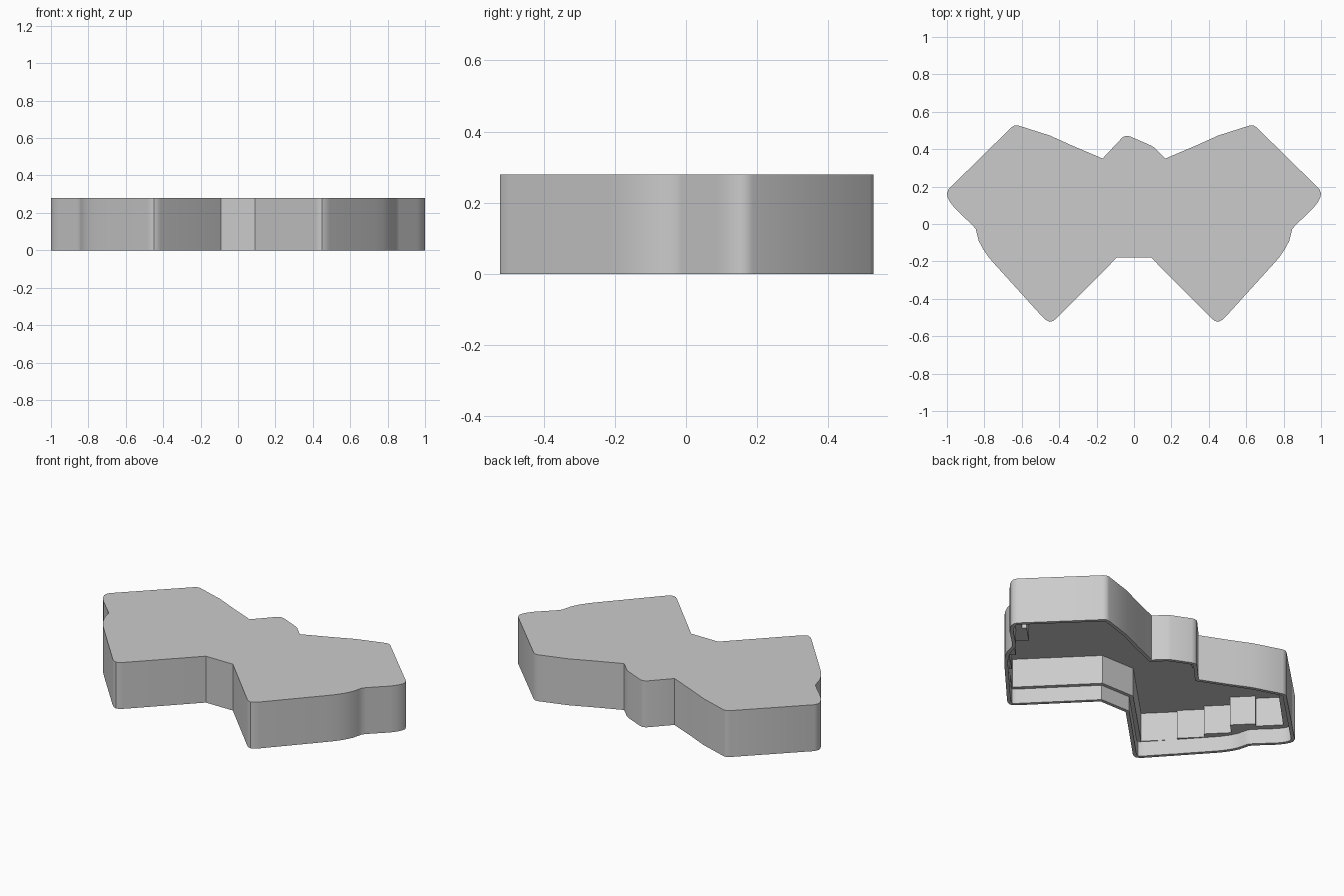
import bpy, bmesh, math
from mathutils import Vector

if "Cube" in bpy.data.objects:
    bpy.data.objects.remove(bpy.data.objects["Cube"], do_unlink=True)

HEIGHT, LEDGE, CEILING, LIP = 0.28, 0.09, 0.265, 0.02

grey = bpy.data.materials.new("plain grey")
grey.use_nodes = True
grey.diffuse_color = (0.6, 0.6, 0.6, 1)
grey.node_tree.nodes["Principled BSDF"].inputs["Base Color"].default_value = (0.6, 0.6, 0.6, 1)


def prism(name, points, bottom, top):
    """Closed vertical prism over a counter-clockwise outline."""
    bm = bmesh.new()
    base = bm.faces.new([bm.verts.new((x, y, bottom)) for x, y in points])
    side = bmesh.ops.extrude_face_region(bm, geom=[base])["geom"]
    moved = [v for v in side if isinstance(v, bmesh.types.BMVert)]
    bmesh.ops.translate(bm, verts=moved, vec=(0, 0, top - bottom))
    bmesh.ops.recalc_face_normals(bm, faces=bm.faces)
    mesh = bpy.data.meshes.new(name)
    bm.to_mesh(mesh)
    bm.free()
    mesh.materials.append(grey)
    obj = bpy.data.objects.new(name, mesh)
    bpy.context.collection.objects.link(obj)
    return obj


def inset(points, distance):
    """Mitred inward offset of a counter-clockwise outline."""
    result = []
    for i, p in enumerate(points):
        p, a, b = Vector(p), Vector(points[i - 1]), Vector(points[(i + 1) % len(points)])
        d1, d2 = (p - a).normalized(), (b - p).normalized()
        n1, n2 = Vector((-d1.y, d1.x)), Vector((-d2.y, d2.x))
        result.append(tuple(p + (n1 + n2) * distance / (1 + n1.dot(n2))))
    return result


def mirrored(half, middle):
    return half + middle + [(-x, y) for x, y in reversed(half)]


# Outer outline: one wing from the front notch round to the back valley
wing = [(0.09, -0.178), (0.415, -0.505), (0.432, -0.518), (0.45, -0.523),
        (0.47, -0.514), (0.49, -0.496), (0.74, -0.22), (0.775, -0.18),
        (0.807, -0.135), (0.83, -0.09), (0.84, -0.05), (0.846, -0.028),
        (0.86, -0.01), (0.957, 0.083), (0.982, 0.115), (0.997, 0.145),
        (1.0, 0.165), (0.99, 0.188), (0.655, 0.517), (0.64, 0.527),
        (0.62, 0.527), (0.45, 0.473), (0.326, 0.417), (0.168, 0.35)]
bump = [(0.107, 0.41), (0.09, 0.42), (-0.02, 0.468), (-0.04, 0.472), (-0.06, 0.465)]
outline = mirrored(wing, bump)

# Upper cavity: stepped columns set at 45 degrees along the wing
steps = [(-0.02, 0.18, -0.67), (0.18, 0.33, -0.655), (0.33, 0.48, -0.62),
         (0.48, 0.62, -0.535), (0.62, 0.77, -0.56)]
r = math.sqrt(0.5)
cavity_wing = [(0.11, -0.138)]
for start, end, depth in steps:
    cavity_wing += [((t - depth) * r, (t + depth) * r) for t in (start, end)]
cavity_wing += [(0.622, 0.475), (0.45, 0.43), (0.326, 0.372), (0.158, 0.305)]
cavity_outline = mirrored(cavity_wing, [(0.085, 0.375), (-0.035, 0.427)])

# Case body hollowed from below, with a recessed rim under the thicker wall
case = prism("case_shell", outline, 0, HEIGHT)
cutters = [prism("rim_recess_cutter", inset(outline, LIP), -0.1, LEDGE),
           prism("column_cavity_cutter", cavity_outline, -0.05, CEILING)]
bpy.context.view_layer.objects.active = case
case.select_set(True)
for cutter in cutters:
    mod = case.modifiers.new(cutter.name, "BOOLEAN")
    mod.operation, mod.solver, mod.object = "DIFFERENCE", "EXACT", cutter
    bpy.ops.object.modifier_apply(modifier=mod.name)
    bpy.data.objects.remove(cutter, do_unlink=True)

bpy.ops.object.select_all(action="DESELECT")
case.select_set(True)
bpy.ops.object.shade_smooth_by_angle(angle=math.radians(35))
